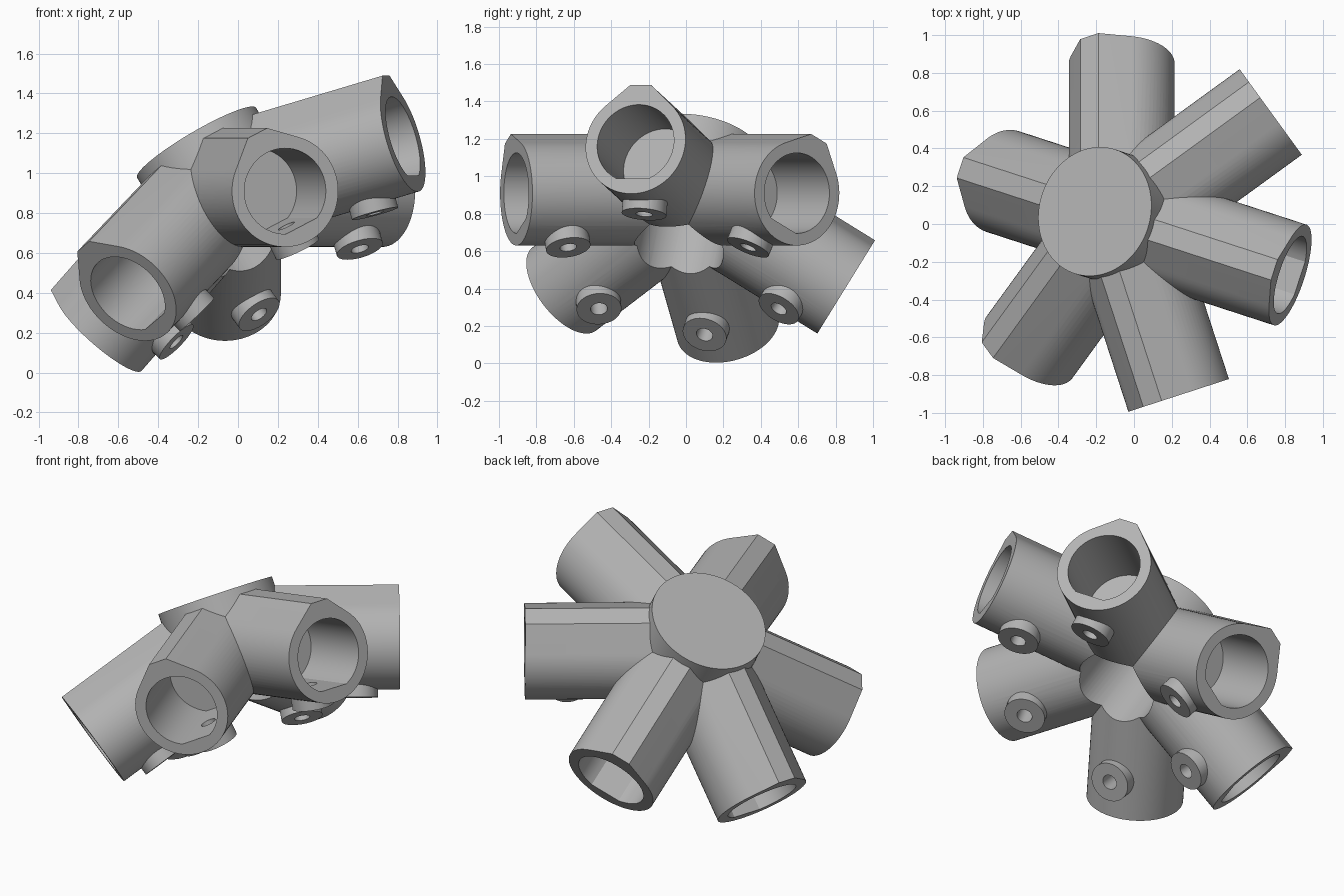
import bpy, bmesh
from math import sin, cos, radians, pi, atan2, acos, hypot, degrees
from mathutils import Vector, Matrix

cube = bpy.data.objects.get("Cube")
if cube:
    bpy.data.objects.remove(cube, do_unlink=True)

grey = bpy.data.materials.new("mid grey")
grey.use_nodes = True
colour = (0.45, 0.45, 0.45, 1)
grey.diffuse_color = colour
grey.node_tree.nodes["Principled BSDF"].inputs["Base Color"].default_value = colour

CENTRE = Vector((-0.065, 0.02, 0.91))
OUTER, INNER, LENGTH = 0.28, 0.215, 0.975


def direction(azimuth, elevation):
    a, e = radians(azimuth), radians(elevation)
    return Vector((cos(a) * cos(e), sin(a) * cos(e), sin(e)))


def frame(z_axis, y_axis):
    """Matrix at the hub centre, z along z_axis and y towards y_axis."""
    y = (y_axis - z_axis * y_axis.dot(z_axis)).normalized()
    x = y.cross(z_axis)
    m = Matrix((x, y, z_axis)).transposed().to_4x4()
    m.translation = CENTRE
    return m


def arc(radius, start, end, count):
    step = radians(end - start) / count
    return [(radius * cos(radians(start) + i * step),
             radius * sin(radians(start) + i * step)) for i in range(count + 1)]


def circle(radius, count=64):
    return arc(radius, 0, 360, count)[:-1]


def prism(name, profile, low, high, matrix):
    bm = bmesh.new()
    face = bm.faces.new([bm.verts.new((x, y, low)) for x, y in profile])
    moved = bmesh.ops.extrude_face_region(bm, geom=[face])["geom"]
    bmesh.ops.translate(bm, vec=(0, 0, high - low),
                        verts=[v for v in moved if isinstance(v, bmesh.types.BMVert)])
    bmesh.ops.recalc_face_normals(bm, faces=bm.faces[:])
    bm.transform(matrix)
    mesh = bpy.data.meshes.new(name)
    bm.to_mesh(mesh)
    bm.free()
    mesh.materials.append(grey)
    obj = bpy.data.objects.new(name, mesh)
    bpy.context.collection.objects.link(obj)
    return obj


def combine(target, tool, operation):
    mod = target.modifiers.new("combine", "BOOLEAN")
    mod.operation = operation
    mod.solver = "EXACT"
    mod.object = tool
    bpy.context.view_layer.objects.active = target
    bpy.ops.object.modifier_apply(modifier=mod.name)
    bpy.data.objects.remove(tool, do_unlink=True)


# Socket outline: a circle drawn up to a narrow flat ridge
ridge_x, ridge_y = 0.057, 0.325
tangent = degrees(atan2(ridge_y, ridge_x) - acos(OUTER / hypot(ridge_x, ridge_y)))
socket_outline = [(-ridge_x, ridge_y), (ridge_x, ridge_y)] + \
    arc(OUTER, tangent, -180 - tangent, 56)

# Bore outline: a circle with a flat seat at the bottom
half = degrees(acos(0.195 / INNER))
bore_outline = arc(INNER, -90 + half, 270 - half, 48)

# Hub axis and the six socket directions
axis = direction(162, 58.28)
arms = [direction(az, el) for az, el in
        ((90, -31.72), (36, 0), (-18, 15.86), (-72, 0), (-126, -31.72), (162, -47.3))]
hub_frame = frame(axis, Vector((0, 1, 0)))

hub = prism("strut_hub", circle(0.346, 96), 0.1, 0.285, hub_frame)

# Sockets and bolt bosses
for d in arms:
    m = frame(d, axis)
    combine(hub, prism("socket", socket_outline, 0.15, LENGTH, m), "UNION")
for d in arms:
    m = frame(d, axis)
    boss_frame = m @ Matrix.Translation((0, 0, 0.73)) @ Matrix.Rotation(pi / 2, 4, "X")
    combine(hub, prism("boss", circle(0.12, 48), 0.22, 0.325, boss_frame), "UNION")

# Central recess under the cap
combine(hub, prism("recess", circle(0.24), -0.8, 0.235, hub_frame), "DIFFERENCE")

# Socket bores and bolt holes
for d in arms:
    m = frame(d, axis)
    boss_frame = m @ Matrix.Translation((0, 0, 0.73)) @ Matrix.Rotation(pi / 2, 4, "X")
    combine(hub, prism("bore", bore_outline, 0.5, LENGTH + 0.1, m), "DIFFERENCE")
    combine(hub, prism("bolt_hole", circle(0.045, 32), 0.1, 0.4, boss_frame), "DIFFERENCE")

# Smooth curves with crisp edges
bpy.ops.object.select_all(action="DESELECT")
hub.select_set(True)
bpy.context.view_layer.objects.active = hub
bpy.ops.object.shade_smooth_by_angle(angle=radians(25))
